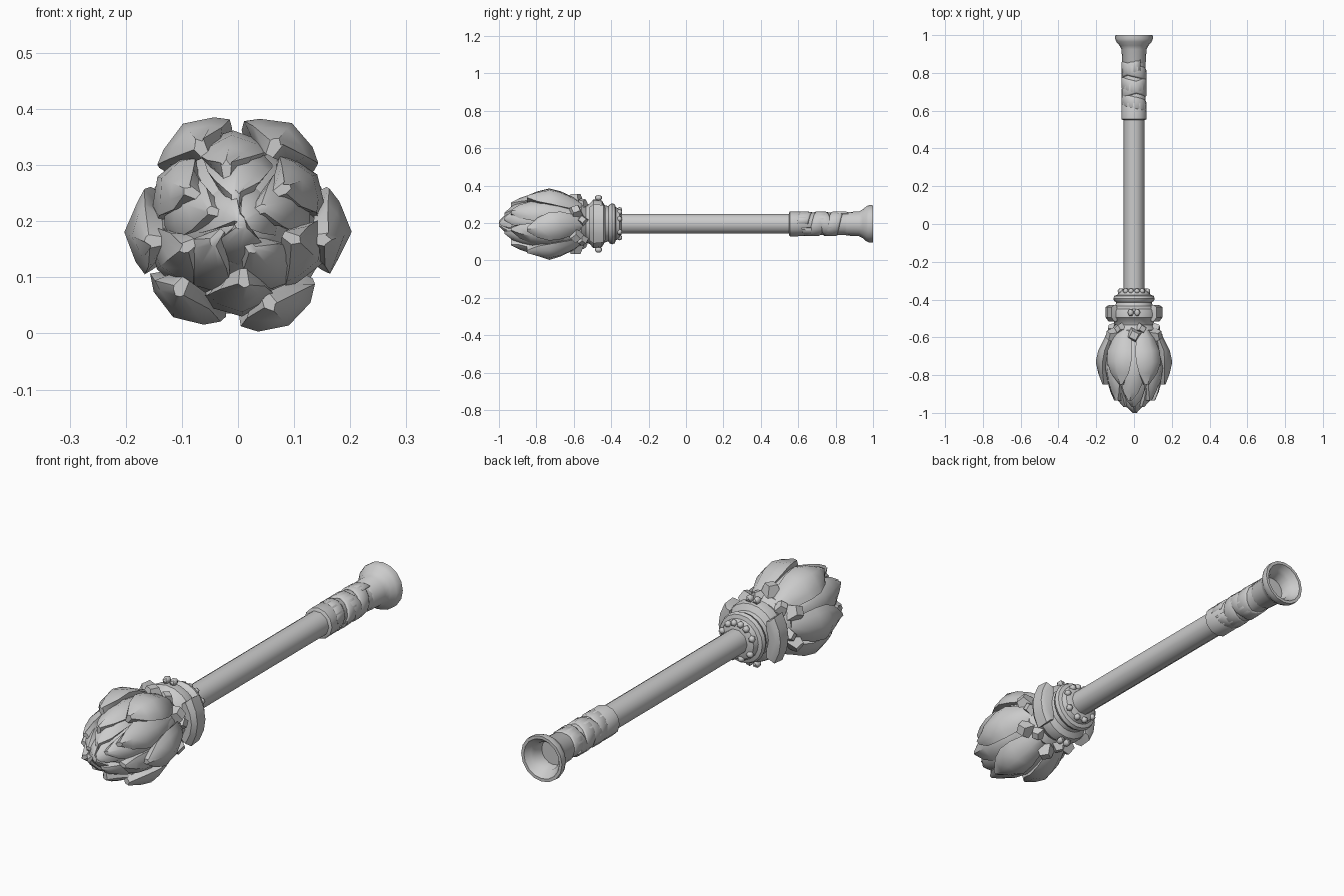
import bpy, bmesh, math, random
from mathutils import Vector, Matrix

random.seed(4)
if "Cube" in bpy.data.objects:
    bpy.data.objects.remove(bpy.data.objects["Cube"])

AXIS_Z = 0.196
metal = bpy.data.materials.new("grey metal")
metal.use_nodes = True
GREY = (0.6, 0.6, 0.6, 1)
metal.diffuse_color = GREY
metal.node_tree.nodes["Principled BSDF"].inputs["Base Color"].default_value = GREY


def polar(angle, r, y):
    return Vector((r * math.cos(angle), y, AXIS_Z + r * math.sin(angle)))


def finish(name, bm, angle=40, thickness=0):
    bmesh.ops.recalc_face_normals(bm, faces=bm.faces)
    mesh = bpy.data.meshes.new(name)
    bm.to_mesh(mesh)
    bm.free()
    mesh.materials.append(metal)
    ob = bpy.data.objects.new(name, mesh)
    bpy.context.collection.objects.link(ob)
    if thickness:
        mod = ob.modifiers.new("thickness", "SOLIDIFY")
        mod.thickness = thickness
        mod.offset = 0
    bpy.ops.object.select_all(action="DESELECT")
    bpy.context.view_layer.objects.active = ob
    ob.select_set(True)
    bpy.ops.object.shade_smooth_by_angle(angle=math.radians(angle))


def skin(bm, rows, closed=False):
    """Join rows of points with quads; closed rows make a capped solid."""
    grid = [[bm.verts.new(p) for p in row] for row in rows]
    n = len(grid[0])
    for a, b in zip(grid, grid[1:]):
        for i in range(n if closed else n - 1):
            j = (i + 1) % n
            bm.faces.new((a[i], a[j], b[j], b[i]))
    if closed:
        bm.faces.new(grid[0])
        bm.faces.new(grid[-1])


def lathe(name, profile, sides, angle=40):
    """Turn (y, radius) points about the long axis."""
    bm = bmesh.new()
    skin(bm, [[polar(math.tau * i / sides, r, y) for i in range(sides)]
              for y, r in profile], True)
    finish(name, bm, angle)


def studs(name, angles, y, r, size, stretch=1.0):
    """Small faceted beads at the given angles in degrees."""
    bm = bmesh.new()
    for a in map(math.radians, angles):
        m = (Matrix.Translation(polar(a, r, y)) @ Matrix.Rotation(-a, 4, "Y")
             @ Matrix.Diagonal((1, stretch, 1, 1)))
        bmesh.ops.create_icosphere(bm, subdivisions=1, radius=size, matrix=m)
    finish(name, bm, 45)


def gems(name, angles, y, r, size):
    """Diamond-shaped studs with a narrower outer face."""
    bm = bmesh.new()
    for a in map(math.radians, angles):
        m = (Matrix.Translation(polar(a, r, y)) @ Matrix.Rotation(-a, 4, "Y")
             @ Matrix.Rotation(math.radians(90), 4, "Y")
             @ Matrix.Rotation(random.uniform(-0.4, 0.4), 4, "Z"))
        bmesh.ops.create_cone(bm, cap_ends=True, segments=4, radius1=size,
                              radius2=size * 0.6, depth=size, matrix=m)
    finish(name, bm, 25)


def petals(name, count, start, spine, depth, bend=0.03, rough=0.01):
    """Ring of thick leaves; spine points are (y, radius, half width)."""
    bm = bmesh.new()
    for k in range(count):
        a = start + math.tau * k / count + random.uniform(-0.06, 0.06)
        side = Vector((-math.sin(a), 0, math.cos(a)))
        out = Vector((math.cos(a), 0, math.sin(a)))
        lean = random.uniform(-bend, bend)
        rows = []
        for i, (y, r, w) in enumerate(spine):
            t = i / (len(spine) - 1)
            mid = polar(a, r, y) + side * lean * t * t
            row = []
            for u, drop in ((-1, 0.45), (-0.7, 0.2), (0, 0), (0.7, 0.2), (1, 0.45)):
                wave = random.uniform(0, rough) if u else 0
                row.append(mid + side * u * w - out * (drop * w + wave))
            for u in (0.6, -0.6):
                row.append(mid + side * u * w - out * (0.45 * w + depth))
            rows.append(row)
        skin(bm, rows, True)
    finish(name, bm, 48)


# Shaft, grip sleeve and hollow flared pommel
lathe("shaft", [(-0.42, 0.055), (0.6, 0.055)], 10, 50)
lathe("grip", [(0.55, 0.058), (0.555, 0.067), (0.64, 0.066), (0.65, 0.06),
               (0.88, 0.06), (0.92, 0.062)], 12)
lathe("pommel", [(0.85, 0.058), (0.86, 0.063), (0.925, 0.066), (0.945, 0.077),
                 (0.965, 0.094), (0.98, 0.1), (1.0, 0.099), (1.0, 0.086),
                 (0.975, 0.07), (0.965, 0.06), (0.92, 0.055), (0.88, 0.05)], 16)

# Overlapping ribbons wound round the grip
for index, (y0, pitch, turns) in enumerate(((0.62, 0.085, 2.6), (0.84, -0.11, 1.8))):
    bm = bmesh.new()
    rows = []
    for i in range(int(14 * turns) + 1):
        t = i / 14
        y = y0 + pitch * t
        a = math.tau * t + index
        rows.append([polar(a, 0.059, y - 0.032), polar(a, 0.065, y - 0.024),
                     polar(a, 0.064, y + 0.024), polar(a, 0.059, y + 0.032)])
    skin(bm, rows)
    finish("grip_wrap_%d" % (index + 1), bm, 40, 0.004)

# Collar below the head
lathe("collar", [(-0.345, 0.056), (-0.355, 0.08), (-0.375, 0.088), (-0.38, 0.104),
                 (-0.395, 0.11), (-0.408, 0.104), (-0.415, 0.094), (-0.435, 0.1),
                 (-0.45, 0.125), (-0.47, 0.13), (-0.495, 0.13), (-0.515, 0.108),
                 (-0.535, 0.1), (-0.56, 0.12), (-0.6, 0.11)], 20)
studs("collar_beads", (20, 55, 78, 102, 125, 160, 215, 255, 285, 325),
      -0.355, 0.076, 0.016)
studs("collar_knobs", (83, 97, 263, 277), -0.468, 0.14, 0.017, 1.3)

# Saddle plates on the two sides of the collar
for name, a in (("left_plate", 0), ("right_plate", math.pi)):
    bm = bmesh.new()
    rows = []
    side = Vector((-math.sin(a), 0, math.cos(a)))
    for y, r, w in ((-0.43, 0.135, 0.085), (-0.44, 0.15, 0.1),
                    (-0.495, 0.15, 0.105), (-0.515, 0.135, 0.09)):
        row = [polar(a, r - 0.03 * u * u, y) + side * u * w
               for u in (-1, -0.5, 0, 0.5, 1)]
        rows.append(row + [polar(a, 0.09, y) + side * u * 0.08 for u in (1, -1)])
    skin(bm, rows, True)
    finish(name, bm, 35)

# Head: solid core, three rings of leaves and a pointed bud
lathe("head_core", [(-0.54, 0.1), (-0.6, 0.13), (-0.68, 0.145), (-0.76, 0.14),
                    (-0.84, 0.115), (-0.91, 0.075), (-0.96, 0.03)], 14, 60)
petals("outer_leaves", 6, 0,
       [(-0.55, 0.115, 0.03), (-0.6, 0.155, 0.055), (-0.67, 0.19, 0.074),
        (-0.73, 0.203, 0.076), (-0.79, 0.19, 0.055), (-0.85, 0.168, 0.012)], 0.03)
petals("middle_leaves", 6, math.pi / 6,
       [(-0.58, 0.12, 0.035), (-0.68, 0.155, 0.065), (-0.76, 0.166, 0.07),
        (-0.83, 0.158, 0.06), (-0.89, 0.138, 0.04), (-0.935, 0.115, 0.01)], 0.03)
petals("inner_leaves", 5, math.pi / 2,
       [(-0.74, 0.13, 0.05), (-0.81, 0.137, 0.062), (-0.88, 0.12, 0.055),
        (-0.93, 0.095, 0.04), (-0.97, 0.06, 0.008)], 0.03, 0.02, 0.006)
petals("bud_leaves", 3, math.pi / 6,
       [(-0.86, 0.085, 0.055), (-0.92, 0.072, 0.052), (-0.965, 0.048, 0.036),
        (-1.0, 0.012, 0.008)], 0.015, 0.01, 0.004)

# Diamond studs between the leaf bases
gems("head_gems", range(30, 390, 60), -0.59, 0.138, 0.045)
gems("small_gems", range(10, 370, 60), -0.555, 0.12, 0.034)
